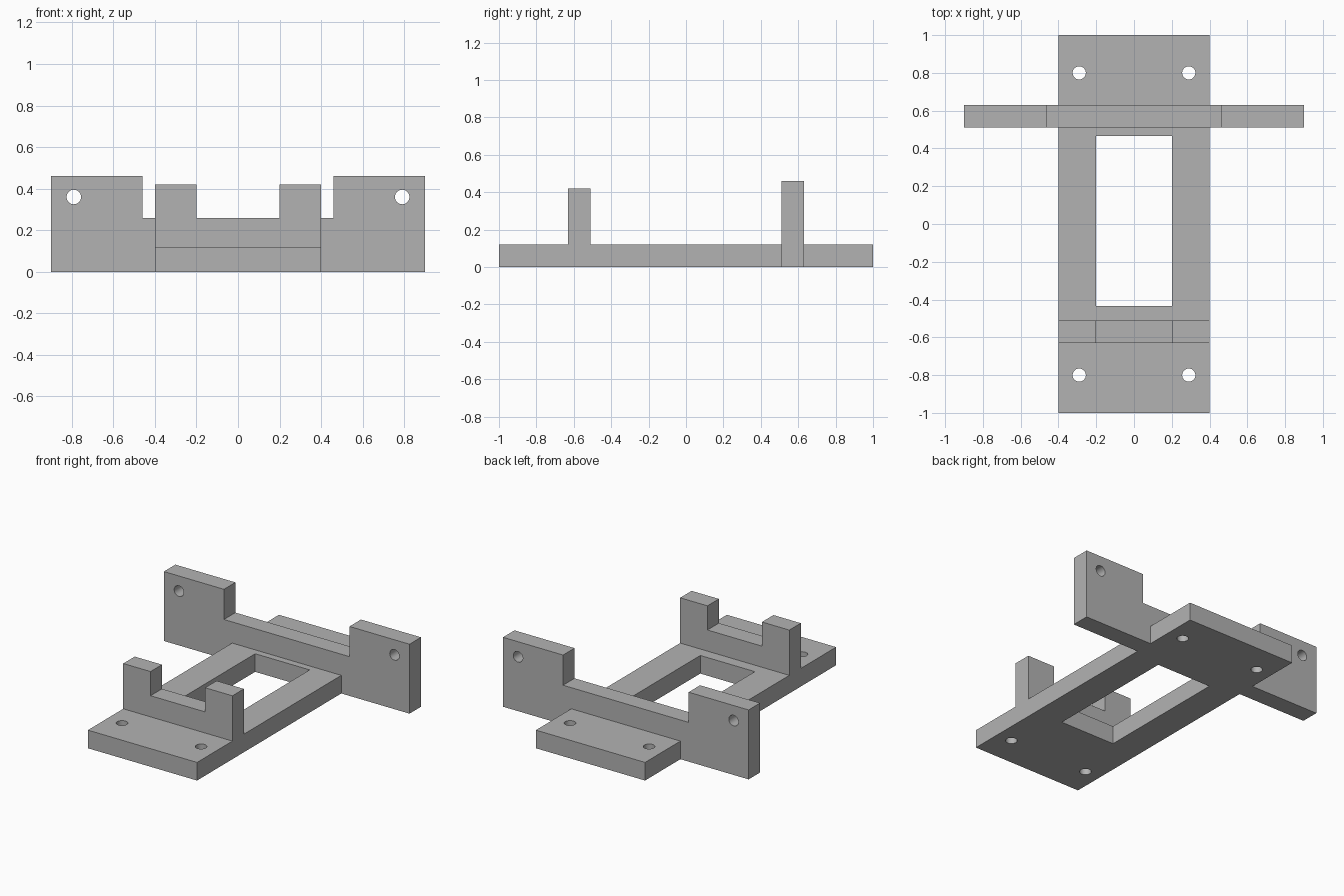
import bpy
import bmesh
from math import pi, radians
from mathutils import Matrix, Vector

default = bpy.data.objects.get("Cube")
if default:
    bpy.data.objects.remove(default, do_unlink=True)

grey = bpy.data.materials.new("matte grey")
grey.use_nodes = True
colour = (0.45, 0.45, 0.45, 1)
grey.diffuse_color = colour
grey.node_tree.nodes["Principled BSDF"].inputs["Base Color"].default_value = colour

THICK = 0.12
HOLE_RADIUS = 0.035


def finish(name, bm):
    bmesh.ops.recalc_face_normals(bm, faces=bm.faces)
    mesh = bpy.data.meshes.new(name)
    bm.to_mesh(mesh)
    bm.free()
    mesh.materials.append(grey)
    obj = bpy.data.objects.new(name, mesh)
    bpy.context.collection.objects.link(obj)
    return obj


def box(name, low, high):
    low, high = Vector(low), Vector(high)
    bm = bmesh.new()
    place = Matrix.Translation((low + high) / 2) @ Matrix.Diagonal((*(high - low), 1))
    bmesh.ops.create_cube(bm, size=1, matrix=place)
    return finish(name, bm)


def wall(name, half_profile, y_front):
    """Extrude a mirrored x-z outline backwards by the plate thickness."""
    outline = half_profile + [(-x, z) for x, z in reversed(half_profile)]
    bm = bmesh.new()
    face = bm.faces.new([bm.verts.new((x, y_front, z)) for x, z in outline])
    new = bmesh.ops.extrude_face_region(bm, geom=[face])["geom"]
    verts = [v for v in new if isinstance(v, bmesh.types.BMVert)]
    bmesh.ops.translate(bm, verts=verts, vec=(0, THICK, 0))
    return finish(name, bm)


def drill(name, centre, tilt=0):
    bm = bmesh.new()
    place = Matrix.Translation(centre) @ Matrix.Rotation(tilt, 4, "X")
    bmesh.ops.create_cone(bm, cap_ends=True, segments=32, radius1=HOLE_RADIUS,
                          radius2=HOLE_RADIUS, depth=0.3, matrix=place)
    return finish(name, bm)


def combine(body, tool, operation):
    """Apply a boolean and discard the tool object."""
    mod = body.modifiers.new(tool.name, "BOOLEAN")
    mod.operation = operation
    mod.solver = "EXACT"
    mod.object = tool
    bpy.context.view_layer.objects.active = body
    bpy.ops.object.modifier_apply(modifier=mod.name)
    bpy.data.objects.remove(tool, do_unlink=True)


# Base plate with its rectangular window
bracket = box("mounting_bracket", (-0.4, -1, 0), (0.4, 1, THICK))
combine(bracket, box("window", (-0.2, -0.435, -0.1), (0.2, 0.465, 0.3)), "DIFFERENCE")

# Notched cross walls: narrow in front, wide at the rear
front = [(0.4, 0.06), (0.4, 0.42), (0.2, 0.42), (0.2, 0.26)]
rear = [(0.9, 0), (0.9, 0.46), (0.46, 0.46), (0.46, 0.26)]
combine(bracket, wall("front_wall", front, -0.63), "UNION")
combine(bracket, wall("rear_wall", rear, 0.51), "UNION")

# Screw holes through the plate corners and the rear wall ears
for side in (-1, 1):
    for end in (-1, 1):
        combine(bracket, drill("plate_hole", (side * 0.29, end * 0.8, 0.06)), "DIFFERENCE")
    combine(bracket, drill("ear_hole", (side * 0.79, 0.57, 0.36), pi / 2), "DIFFERENCE")

# Smooth hole walls, crisp edges elsewhere
bpy.ops.object.select_all(action="DESELECT")
bracket.select_set(True)
bpy.context.view_layer.objects.active = bracket
bpy.ops.object.shade_smooth_by_angle(angle=radians(30))
